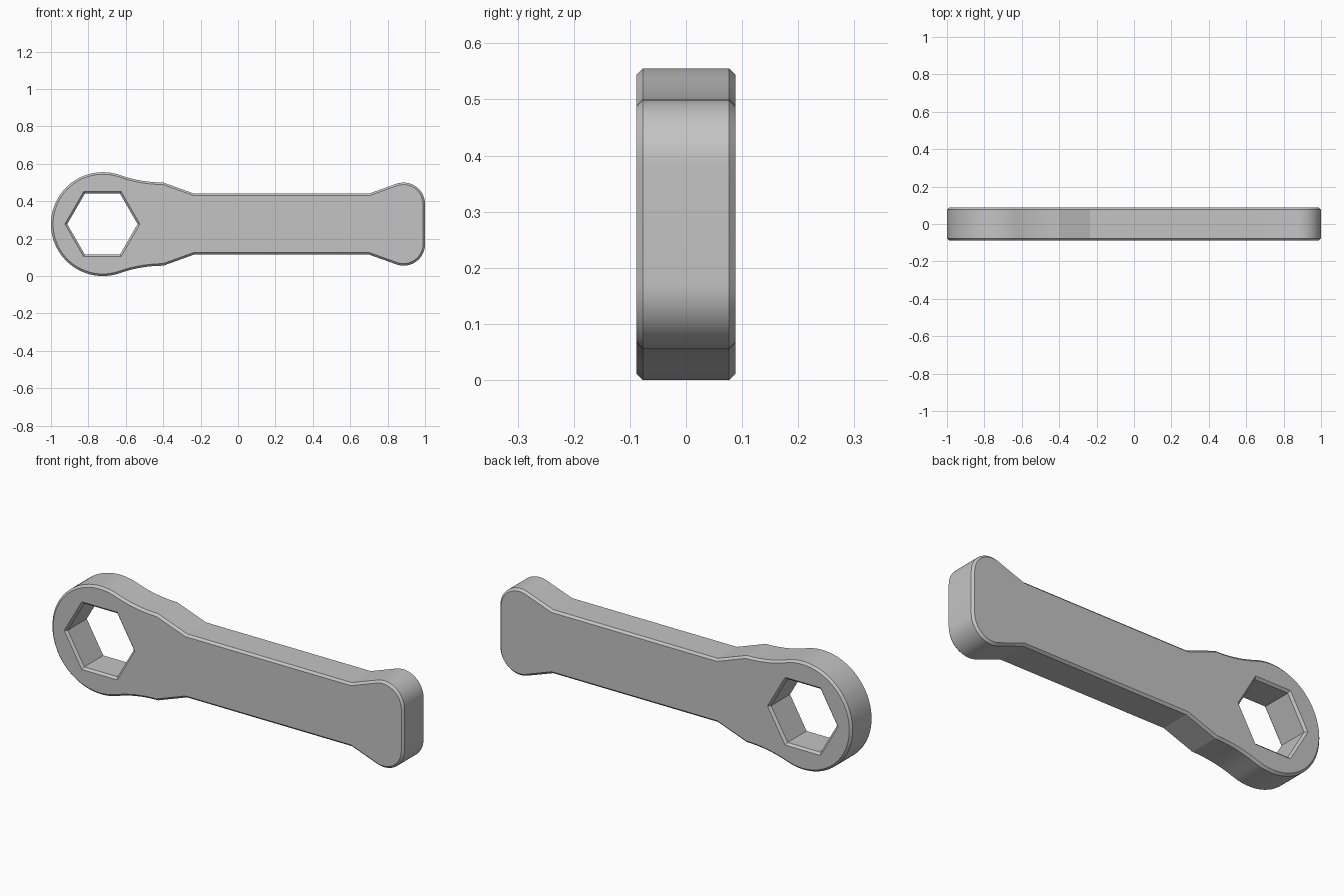
import bpy
import bmesh
import math
from mathutils import Vector

cube = bpy.data.objects.get("Cube")
if cube:
    bpy.data.objects.remove(cube, do_unlink=True)

HEAD_R = 0.2775      # ring head radius, also the height of the centre line
HEAD_X = -1 + HEAD_R
HALF_DEPTH = 0.088
CHAMFER = 0.011


def arc(cx, cz, radius, start, end, steps):
    """Points along an arc, angles in degrees."""
    angles = [math.radians(start + (end - start) * i / steps) for i in range(steps + 1)]
    return [Vector((cx + radius * math.cos(a), cz + radius * math.sin(a))) for a in angles]


def offset(points, distance):
    """Move a counter-clockwise loop inwards by a constant distance."""
    result = []
    for i, p in enumerate(points):
        before = (p - points[i - 1]).normalized()
        after = (points[(i + 1) % len(points)] - p).normalized()
        n1 = Vector((-before.y, before.x))
        n2 = Vector((-after.y, after.x))
        result.append(p + (n1 + n2) * distance / (1 + n1.dot(n2)))
    return result


# Upper half of the outline: flared end, grip, shoulder, fillet, ring head
neck_x, neck_z = -0.4, 0.2225
dx = neck_x - HEAD_X
fillet_r = (dx ** 2 + neck_z ** 2 - HEAD_R ** 2) / (2 * (HEAD_R - neck_z))
tangent = math.degrees(math.atan2(neck_z + fillet_r, dx))

upper = arc(0.885, 0.107, 0.115, 0, 109, 20)
upper += [Vector((0.7, 0.163)), Vector((-0.235, 0.163))]
upper += arc(neck_x, neck_z + fillet_r, fillet_r, 270, 180 + tangent, 10)
upper += arc(HEAD_X, 0, HEAD_R, tangent, 180, 32)[1:]
lower = [Vector((p.x, -p.y)) for p in reversed(upper[:-1])]
outline = upper + lower

# Six-sided hole, measured at its straight walls
hole = arc(-0.725, 0, 0.188, 0, 300, 5)

bm = bmesh.new()


def wall(points, inset):
    """Chamfered wall around a loop; returns its front and back rim edges."""
    rim = offset(points, inset)
    layers = [(rim, -HALF_DEPTH), (points, CHAMFER - HALF_DEPTH),
              (points, HALF_DEPTH - CHAMFER), (rim, HALF_DEPTH)]
    rings = [[bm.verts.new((p.x, y, HEAD_R + p.y)) for p in loop] for loop, y in layers]
    count = len(points)
    for a, b in zip(rings, rings[1:]):
        for i in range(count):
            j = (i + 1) % count
            bm.faces.new((a[i], a[j], b[j], b[i]))
    return [[bm.edges.get((r[i - 1], r[i])) for i in range(count)]
            for r in (rings[0], rings[-1])]


# Outer and inner walls, then the flat front and back faces between them
outer_rims = wall(outline, CHAMFER)
hole_rims = wall(hole, -CHAMFER)
for outer, inner in zip(outer_rims, hole_rims):
    bmesh.ops.triangle_fill(bm, edges=outer + inner, use_beauty=True)
bmesh.ops.recalc_face_normals(bm, faces=bm.faces[:])

mesh = bpy.data.meshes.new("wrench_body")
bm.to_mesh(mesh)
bm.free()
body = bpy.data.objects.new("wrench_body", mesh)
bpy.context.collection.objects.link(body)

# Plain grey metal
grey = bpy.data.materials.new("grey_metal")
grey.use_nodes = True
colour = (0.55, 0.55, 0.55, 1)
grey.diffuse_color = colour
grey.node_tree.nodes["Principled BSDF"].inputs["Base Color"].default_value = colour
mesh.materials.append(grey)

# Smooth arcs, crisp corners and chamfers
bpy.ops.object.select_all(action="DESELECT")
body.select_set(True)
bpy.context.view_layer.objects.active = body
bpy.ops.object.shade_smooth_by_angle(angle=math.radians(15))
